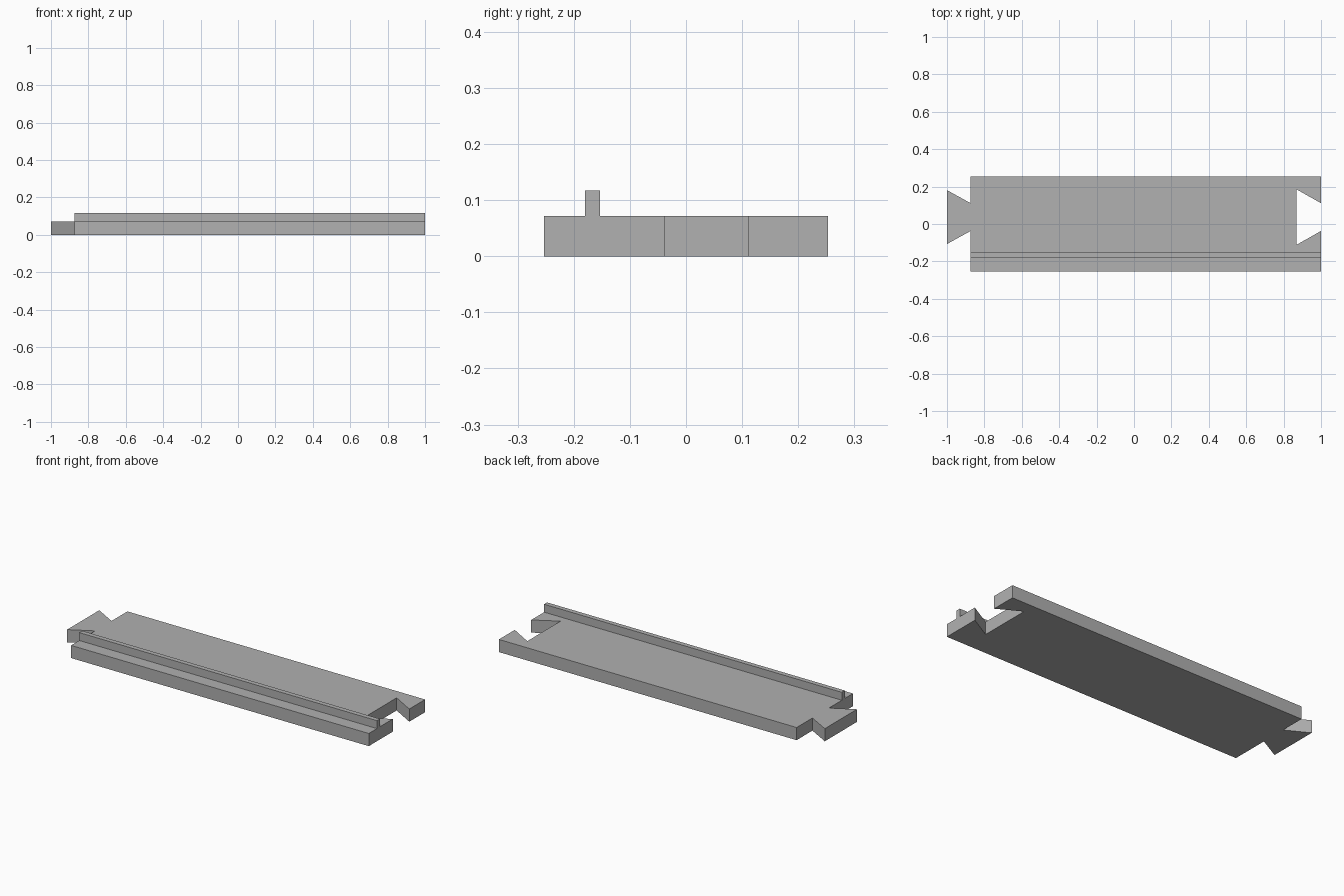
import bpy
import bmesh

cube = bpy.data.objects.get("Cube")
if cube:
    bpy.data.objects.remove(cube, do_unlink=True)

# Single flat grey material
GREY = (0.44, 0.44, 0.44, 1.0)
grey = bpy.data.materials.new("plain grey")
grey.use_nodes = True
grey.diffuse_color = GREY
grey.node_tree.nodes["Principled BSDF"].inputs["Base Color"].default_value = GREY


def extrude_outline(name, outline, bottom, top):
    """Make a flat-faced solid from a plan outline."""
    bm = bmesh.new()
    base = bm.faces.new([bm.verts.new((x, y, bottom)) for x, y in outline])
    result = bmesh.ops.extrude_face_region(bm, geom=[base], use_keep_orig=True)
    raised = [v for v in result["geom"] if isinstance(v, bmesh.types.BMVert)]
    bmesh.ops.translate(bm, verts=raised, vec=(0, 0, top - bottom))
    bmesh.ops.recalc_face_normals(bm, faces=bm.faces)
    mesh = bpy.data.meshes.new(name)
    bm.to_mesh(mesh)
    bm.free()
    mesh.materials.append(grey)
    obj = bpy.data.objects.new(name, mesh)
    bpy.context.collection.objects.link(obj)
    return obj


LEFT, RIGHT = -0.873, 1.0       # ends of the plank body
HALF_DEPTH = 0.253
THICKNESS = 0.072
JOINT_Y, NECK = 0.037, 0.074    # dovetail centre line and half neck width


def dovetail(neck_x, wide_x, wide):
    """Four dovetail points, from the front neck round to the back neck."""
    return [(neck_x, JOINT_Y - NECK), (wide_x, JOINT_Y - wide),
            (wide_x, JOINT_Y + wide), (neck_x, JOINT_Y + NECK)]


# Plank with a dovetail socket on one end and a dovetail tab on the other
plank = [(LEFT, -HALF_DEPTH), (RIGHT, -HALF_DEPTH)]
plank += dovetail(RIGHT, 0.868, 0.149)
plank += [(RIGHT, HALF_DEPTH), (LEFT, HALF_DEPTH)]
plank += reversed(dovetail(LEFT, -1.0, 0.144))
extrude_outline("dovetail_plank", plank, 0.0, THICKNESS)

# Narrow raised rail along the front
rail = [(LEFT, -0.18), (RIGHT, -0.18), (RIGHT, -0.153), (LEFT, -0.153)]
extrude_outline("raised_rail", rail, THICKNESS, 0.117)
